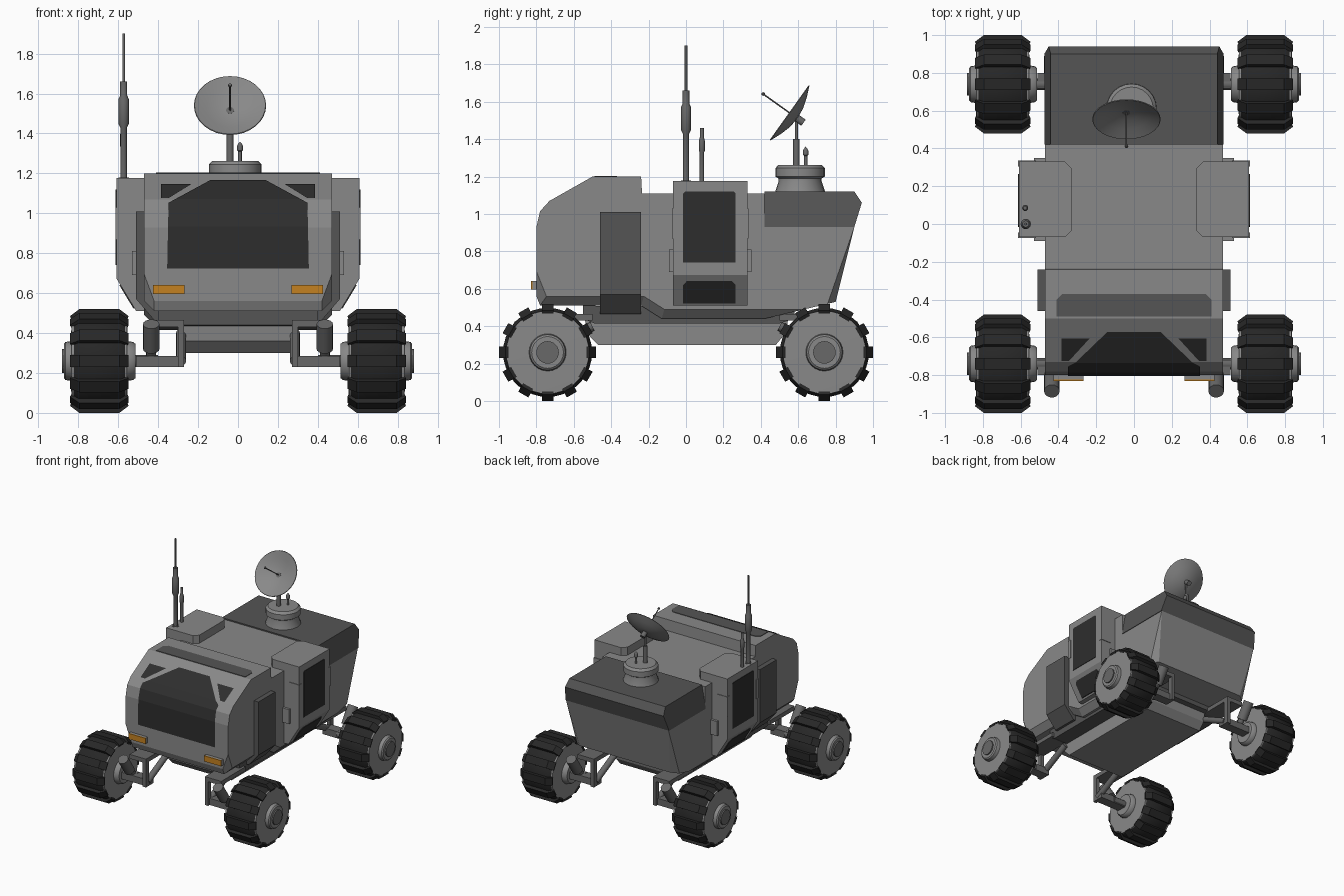
import bpy, bmesh, math
from mathutils import Vector, Matrix

default_cube = bpy.data.objects.get("Cube")
if default_cube:
    bpy.data.objects.remove(default_cube, do_unlink=True)


def material(name, red, green, blue):
    mat = bpy.data.materials.new(name)
    mat.use_nodes = True
    colour = (red, green, blue, 1)
    mat.diffuse_color = colour
    mat.node_tree.nodes["Principled BSDF"].inputs["Base Color"].default_value = colour
    return mat


GREY = material("body grey", .25, .25, .25)
DARK = material("dark panel grey", .09, .09, .09)
METAL = material("metal grey", .14, .14, .14)
GLASS = material("black glass", .027, .027, .027)
RUBBER = material("black rubber", .02, .02, .02)
ORANGE = material("lamp orange", .55, .22, .015)


def finish(name, bm, mat, mirror="", smooth=False):
    """Turn a bmesh into an object, mirrored across the named axes."""
    bmesh.ops.recalc_face_normals(bm, faces=bm.faces)
    mesh = bpy.data.meshes.new(name)
    bm.to_mesh(mesh)
    bm.free()
    mesh.materials.append(mat)
    if smooth:
        mesh.shade_smooth()
        mesh.set_sharp_from_angle(angle=math.radians(35))
    obj = bpy.data.objects.new(name, mesh)
    bpy.context.scene.collection.objects.link(obj)
    if mirror:
        mod = obj.modifiers.new("Mirror", "MIRROR")
        mod.use_axis = ("x" in mirror, "y" in mirror, False)
        mod.use_mirror_merge = False
    return obj


def prism_mesh(points, axis, low, high, bm=None):
    """Extrude a 2D outline along an axis; the outline uses the other two axes in order."""
    bm = bm or bmesh.new()

    def place(p, depth):
        co = list(p)
        co.insert("xyz".index(axis), depth)
        return co
    face = bm.faces.new([bm.verts.new(place(p, low)) for p in points])
    result = bmesh.ops.extrude_face_region(bm, geom=[face], use_keep_orig=True)
    shift = Vector(place((0, 0), high - low))
    moved = [v for v in result["geom"] if isinstance(v, bmesh.types.BMVert)]
    bmesh.ops.translate(bm, verts=moved, vec=shift)
    return bm


def prism(name, points, axis, low, high, mat, mirror=""):
    return finish(name, prism_mesh(points, axis, low, high), mat, mirror)


def box(name, x, y, z, mat, mirror=""):
    outline = [(y[0], z[0]), (y[1], z[0]), (y[1], z[1]), (y[0], z[1])]
    return prism(name, outline, "x", x[0], x[1], mat, mirror)


def lathe(name, profile, base, direction, mat, mirror="", steps=24):
    """Spin a (radius, height) profile and point it along a direction."""
    bm = bmesh.new()
    verts = [bm.verts.new((r, 0, h)) for r, h in profile]
    edges = [bm.edges.new(pair) for pair in zip(verts, verts[1:])]
    bmesh.ops.spin(bm, geom=verts + edges, cent=(0, 0, 0), axis=(0, 0, 1),
                   angle=math.tau, steps=steps)
    bmesh.ops.remove_doubles(bm, verts=bm.verts, dist=.0001)
    turn = Vector(direction).to_track_quat("Z", "Y").to_matrix().to_4x4()
    bm.transform(Matrix.Translation(base) @ turn)
    return finish(name, bm, mat, mirror, True)


def rod(name, start, end, radius, mat, mirror="", steps=16):
    along = Vector(end) - Vector(start)
    profile = [(0, 0), (radius, 0), (radius, along.length), (0, along.length)]
    return lathe(name, profile, start, along, mat, mirror, steps)


# Main hull: side profile, tapered rear corners, chamfered lower edges
HALF = .47
nose = [(-.8, .56), (-.8, .93), (-.78, 1.015), (-.73, 1.07), (-.5, 1.2)]
hull_profile = nose + [(-.24, 1.2), (-.235, 1.11), (.42, 1.11), (.42, .93), (.9, .93),
                       (.8, .53), (.42, .44), (-.13, .44), (-.24, .51), (-.78, .51)]
hull = prism_mesh(hull_profile, "x", -HALF, HALF)
for side in (-1, 1):
    cut = bmesh.ops.bisect_plane(
        hull, geom=hull.verts[:] + hull.edges[:] + hull.faces[:], dist=.0001,
        plane_co=(side * HALF, .9, .93), plane_no=(side * .0215, .0301, -.0105),
        clear_outer=True)
    rim = [e for e in cut["geom_cut"] if isinstance(e, bmesh.types.BMEdge)]
    bmesh.ops.edgenet_fill(hull, edges=rim)
lower = [e for e in hull.edges if all(abs(v.co.x) > HALF - .001 and v.co.z < .57
                                      and v.co.y < .7 for v in e.verts)
         and abs(e.verts[0].co.x - e.verts[1].co.x) < .01]
bmesh.ops.bevel(hull, geom=lower, offset=.05, segments=1, affect="EDGES")
finish("hull", hull, GREY)


# Nose windows: flat outlines folded over the nose profile
def nose_depth(z):
    for (y0, z0), (y1, z1) in zip(nose, nose[1:]):
        if z <= z1:
            return y0 + (y1 - y0) * (z - z0) / (z1 - z0)
    return nose[-1][0]


def nose_window(name, outline, mirror=""):
    bm = bmesh.new()
    bm.faces.new([bm.verts.new((x, 0, z)) for x, z in outline])
    for _, z in nose[1:-1]:
        bmesh.ops.bisect_plane(bm, geom=bm.verts[:] + bm.edges[:] + bm.faces[:],
                               plane_co=(0, 0, z), plane_no=(0, 0, 1))
    for v in bm.verts:
        v.co.y = nose_depth(v.co.z) - .005
        v.co.z += .003
    return finish(name, bm, GLASS, mirror)


nose_window("windshield", [(-.355, .72), (.355, .72), (.348, 1.05), (.14, 1.163),
                           (-.14, 1.163), (-.348, 1.05)])
nose_window("corner_window", [(.385, 1.075), (.385, 1.143), (.235, 1.143), (.345, 1.075)], "x")
prism("roof_panel", [(-.41, -.49), (.41, -.49), (.41, -.4), (.38, -.37), (-.38, -.37),
                     (-.41, -.4)], "z", 1.195, 1.204, DARK)

# Headlamps: grey housing with an orange lens
box("lamp_housing", (.268, .425), (-.822, -.79), (.595, .642), GREY, "x")
box("lamp_lens", (.268, .425), (-.83, -.822), (.595, .642), ORANGE, "x")

# Rear deck box, sides leaning inward
deck = prism_mesh([(.42, .93), (.9, .93), (.94, 1.06), (.9, 1.12), (.42, 1.12)], "x", -1, 1)
for v in deck.verts:
    v.co.x *= .475 - (v.co.z - .93) * .18
finish("rear_deck", deck, DARK)

# Side panels behind the nose
prism("side_panel", [(.4, 1.01), (.51, 1.01), (.51, .57), (.42, .465), (.38, .465)],
      "y", -.46, -.24, DARK, "x")

# Side door pods with windows, corner plates and hinge blocks
pod = prism_mesh([(.33, 1.177), (.61, 1.177), (.61, .675), (.51, .51), (.42, .51), (.33, 1)],
                 "y", -.07, .33)
inner = [e for e in pod.edges if all(v.co.x < .34 for v in e.verts)
         and abs(e.verts[0].co.z - e.verts[1].co.z) > .1]
bmesh.ops.bevel(pod, geom=inner, offset=.035, segments=1, affect="EDGES")
finish("door_pod", pod, GREY, "x")
prism("door_window", [(-.015, .74), (.265, .74), (.265, 1.11), (.255, 1.12),
                      (-.005, 1.12), (-.015, 1.11)], "x", .606, .614, GLASS, "x")
foot = prism_mesh([(-.015, .522), (.265, .522), (.265, .62), (.245, .642),
                   (.005, .642), (-.015, .62)], "x", -.002, .006)
for v in foot.verts:
    v.co.x += .51 + (v.co.z - .51) * .606
finish("foot_window", foot, GLASS, "x")
for place, y in (("front", -.07), ("back", .33)):
    inward = .025 if y < 0 else -.025
    near, far = sorted((y - inward * .2, y + inward))
    box(place + "_corner_plate", (.518, .614), (near, far), (.87, 1.03), GREY, "x")
box("hinge_block", (.45, .53), (-.09, .35), (.69, .81), GREY, "x")

# Chassis tub and frame slab
prism("chassis", [(-.55, .51), (-.53, .36), (-.47, .3), (.48, .3), (.53, .36), (.56, .5)],
      "x", -.27, .27, GREY)
prism("frame_slab", [(-.55, .51), (-.55, .44), (-.49, .415), (.5, .415), (.58, .44), (.58, .5)],
      "x", -.4, .4, DARK)

# Suspension, repeated at all four corners
ALL = "xy"
box("hanger_top", (.27, .42), (-.82, -.5), (.43, .465), METAL, ALL)
box("hanger_post", (.27, .3), (-.82, -.78), (.23, .45), METAL, ALL)
box("lower_arm", (.27, .51), (-.8, -.72), (.23, .285), METAL, ALL)
rod("trailing_arm", (.285, -.78, .26), (.285, -.5, .4), .025, METAL, ALL)
rod("axle", (.4, -.74, .26), (.6, -.74, .26), .03, METAL, ALL)
rod("damper", (.435, -.8, .32), (.435, -.885, .445), .041, METAL, ALL)
rod("damper_link", (.435, -.81, .335), (.435, -.74, .26), .025, METAL, ALL)

# Wheels: tyre, disc, hubs and twelve lugs
centre = Vector((.695, -.74, .26))
out = (1, 0, 0)
lathe("tyre", [(0, -.12), (.215, -.138), (.238, -.105), (.238, .105), (.215, .138), (0, .12)],
      centre, out, RUBBER, ALL, 36)
lathe("wheel_disc", [(0, -.144), (.222, -.139), (.222, .139), (0, .144)],
      centre, out, GREY, ALL, 36)
lathe("hub", [(0, -.182), (.085, -.182), (.095, -.17), (.1, -.14), (.1, .14), (.095, .17),
              (.085, .178), (0, .178)], centre, out, GREY, ALL)
rod("hub_cap", centre, centre + Vector((.188, 0, 0)), .06, METAL, ALL, 24)
lugs = bmesh.new()
COUNT = 12
for i in range(COUNT):
    lug = prism_mesh([(-.138, .205), (-.147, .225), (-.1, .26), (.1, .26), (.147, .225),
                      (.138, .205)], "y", -.031, .031)
    lug.transform(Matrix.Translation(centre) @ Matrix.Rotation(math.tau * i / COUNT, 4, "X"))
    piece = bpy.data.meshes.new("lug_piece")
    lug.to_mesh(piece)
    lug.free()
    lugs.from_mesh(piece)
    bpy.data.meshes.remove(piece)
finish("tyre_lugs", lugs, RUBBER, ALL)

# Dish turret and dish
up = (0, 0, 1)
lathe("turret", [(0, 0), (.135, 0), (.115, .06), (.115, .075), (.132, .085), (.132, .13),
                 (.115, .148), (0, .148)], (-.013, .61, 1.115), up, GREY)
lathe("dish_mast", [(0, 0), (.017, 0), (.017, .15), (.008, .15), (.008, .25), (0, .25)],
      (-.04, .59, 1.25), up, METAL)
lathe("turret_stub", [(0, 0), (.009, 0), (.009, .06), (.014, .065), (.014, .09), (.009, .1),
                      (0, .11)], (.01, .64, 1.25), up, METAL)
aim = Vector((0, -.295, .21)).normalized()
rim_centre = Vector((-.04, .555, 1.54))
lathe("dish", [(0, -.05), (.06, -.044), (.12, -.026), (.181, 0), (.178, .004), (.12, -.019),
               (.06, -.037), (0, -.043)], rim_centre, aim, GREY, steps=32)
rod("dish_socket", rim_centre - aim * .09, rim_centre - aim * .04, .02, METAL)
tip = rim_centre + aim * .175
rod("feed_rod", rim_centre - aim * .045, tip, .004, METAL, steps=8)
lathe("feed_tip", [(0, -.01), (.008, -.006), (.01, 0), (.008, .006), (0, .01)], tip, aim, METAL)

# Whip antennas on one pod
lathe("tall_antenna", [(0, 0), (.027, 0), (.027, .01), (.017, .01), (.017, .26), (.027, .28),
                       (.027, .4), (.018, .42), (.018, .49), (.007, .49), (.007, .73), (0, .73)],
      (-.573, 0, 1.17), up, METAL, steps=16)
lathe("short_antenna", [(0, 0), (.012, 0), (.012, .16), (.016, .17), (.016, .22), (.011, .24),
                        (.011, .29), (0, .29)], (-.576, .085, 1.17), up, METAL, steps=16)
